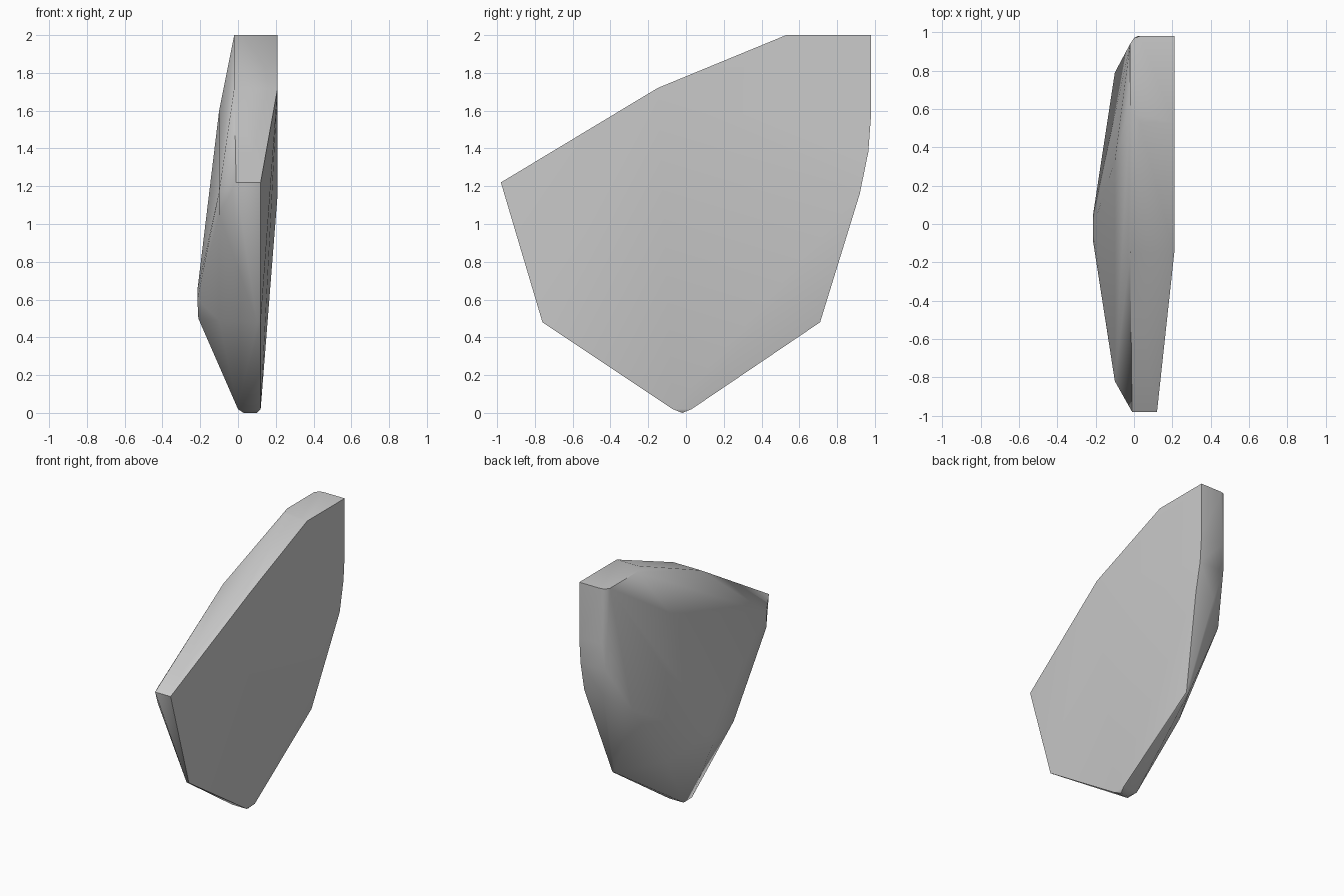
import bpy, bmesh, math

cube = bpy.data.objects.get("Cube")
if cube:
    bpy.data.objects.remove(cube)


def make_material(name, color):
    mat = bpy.data.materials.new(name)
    mat.use_nodes = True
    mat.diffuse_color = color
    mat.node_tree.nodes["Principled BSDF"].inputs["Base Color"].default_value = color
    return mat


def make_hull(name, points, mat):
    """Wrap a convex faceted solid around a few corner points."""
    mesh = bpy.data.meshes.new(name)
    bm = bmesh.new()
    for point in points:
        bm.verts.new(point)
    result = bmesh.ops.convex_hull(bm, input=bm.verts)
    loose = {g for g in result["geom_interior"] + result["geom_unused"]
             if isinstance(g, bmesh.types.BMVert)}
    bmesh.ops.delete(bm, geom=list(loose), context="VERTS")
    bmesh.ops.dissolve_limit(bm, angle_limit=math.radians(1),
                             verts=bm.verts, edges=bm.edges)
    bmesh.ops.recalc_face_normals(bm, faces=bm.faces)
    bm.to_mesh(mesh)
    bm.free()
    obj = bpy.data.objects.new(name, mesh)
    bpy.context.collection.objects.link(obj)
    mesh.materials.append(mat)
    return obj


# Rim of the slab: y, z, x on the bulged side, x on the flat side
rim = [
    (-0.98, 1.22, -0.01, 0.12),   # front tip
    (-0.15, 1.72, -0.02, 0.21),   # sloping top
    (0.53, 2.0, 0.03, 0.21),      # flat top
    (0.98, 2.0, 0.03, 0.21),
    (0.98, 1.58, 0.02, 0.21),     # curved back
    (0.965, 1.38, 0.0, 0.21),
    (0.92, 1.16, 0.05, 0.21),
    (0.71, 0.48, 0.1, 0.12),      # lower back corner
    (0.03, 0.02, 0.0, 0.12),      # blunt bottom
    (-0.02, 0.0, 0.03, 0.1),
    (-0.07, 0.02, 0.0, 0.12),
    (-0.76, 0.48, 0.1, 0.12),     # lower front corner
]
points = [(x, y, z) for y, z, *sides in rim for x in sides]

# Rounded corners of the flat top
points += [(-0.02, 0.62, 2), (-0.02, 0.94, 2), (0, 0.97, 2), (0, 0.57, 2)]

# Bulged side: shoulders, upper crease, lower flanks, then the peak
points += [(-0.1, 0.79, 1.04), (-0.1, -0.82, 1.05), (-0.1, -0.82, 1.17)]
points += [(-0.1, 0.33, 1.6)]
points += [(-0.1, 0.37, 0.49), (-0.1, -0.43, 0.49)]
points += [(-0.215, 0.04, 0.6), (-0.215, -0.08, 0.6)]
points += [(-0.215, -0.02, 0.65), (-0.21, -0.02, 0.5)]

grey = make_material("plain_grey", (0.6, 0.6, 0.6, 1))
slab = make_hull("faceted_slab", points, grey)

bpy.ops.object.select_all(action="DESELECT")
slab.select_set(True)
bpy.context.view_layer.objects.active = slab
bpy.ops.object.shade_smooth_by_angle(angle=math.radians(48))
